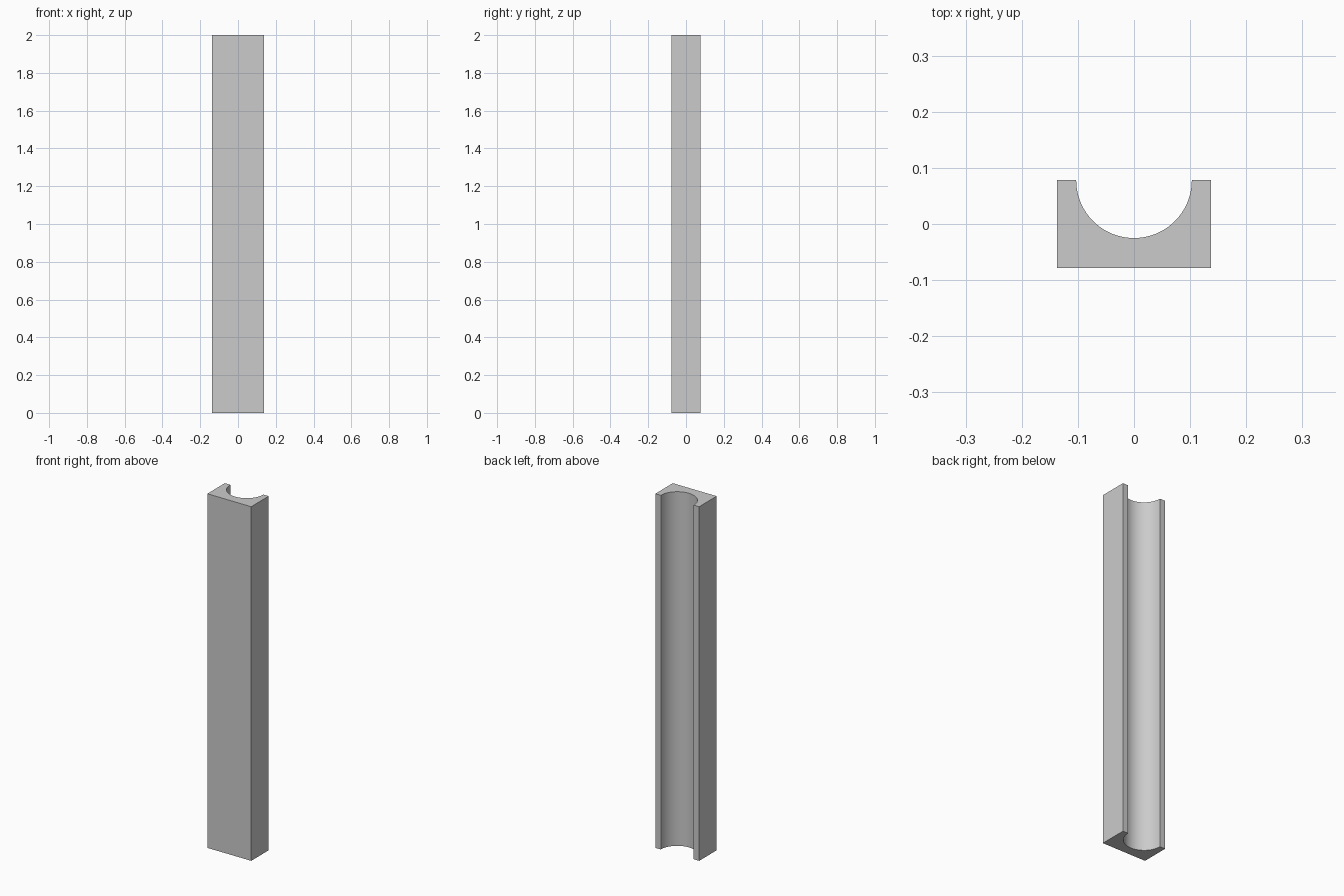
import bpy
import bmesh
from math import cos, sin, pi

HALF_WIDTH, HALF_DEPTH, HEIGHT = 0.137, 0.078, 2.0
RADIUS, SEGMENTS = 0.103, 48

cube = bpy.data.objects.get("Cube")
if cube:
    bpy.data.objects.remove(cube, do_unlink=True)

# Plain grey material
grey = bpy.data.materials.new("light_grey")
grey.use_nodes = True
colour = (0.6, 0.6, 0.6, 1)
grey.diffuse_color = colour
grey.node_tree.nodes["Principled BSDF"].inputs["Base Color"].default_value = colour

# Cross-section: a rectangle with a half-round groove in the back
profile = [(-HALF_WIDTH, HALF_DEPTH), (-HALF_WIDTH, -HALF_DEPTH),
           (HALF_WIDTH, -HALF_DEPTH), (HALF_WIDTH, HALF_DEPTH)]
for i in range(SEGMENTS + 1):
    angle = pi * i / SEGMENTS
    profile.append((RADIUS * cos(angle), HALF_DEPTH - RADIUS * sin(angle)))

# Extrude the section to full height
bm = bmesh.new()
base = bm.faces.new([bm.verts.new((x, y, 0)) for x, y in profile])
top = bmesh.ops.extrude_face_region(bm, geom=[base], use_keep_orig=True)
top_verts = [g for g in top["geom"] if isinstance(g, bmesh.types.BMVert)]
bmesh.ops.translate(bm, verts=top_verts, vec=(0, 0, HEIGHT))
bmesh.ops.recalc_face_normals(bm, faces=bm.faces)
mesh = bpy.data.meshes.new("grooved_post")
bm.to_mesh(mesh)
bm.free()
mesh.materials.append(grey)

post = bpy.data.objects.new("grooved_post", mesh)
bpy.context.collection.objects.link(post)

# Smooth the groove, keep the corners sharp
bpy.ops.object.select_all(action="DESELECT")
post.select_set(True)
bpy.context.view_layer.objects.active = post
bpy.ops.object.shade_smooth_by_angle(angle=pi / 6)
